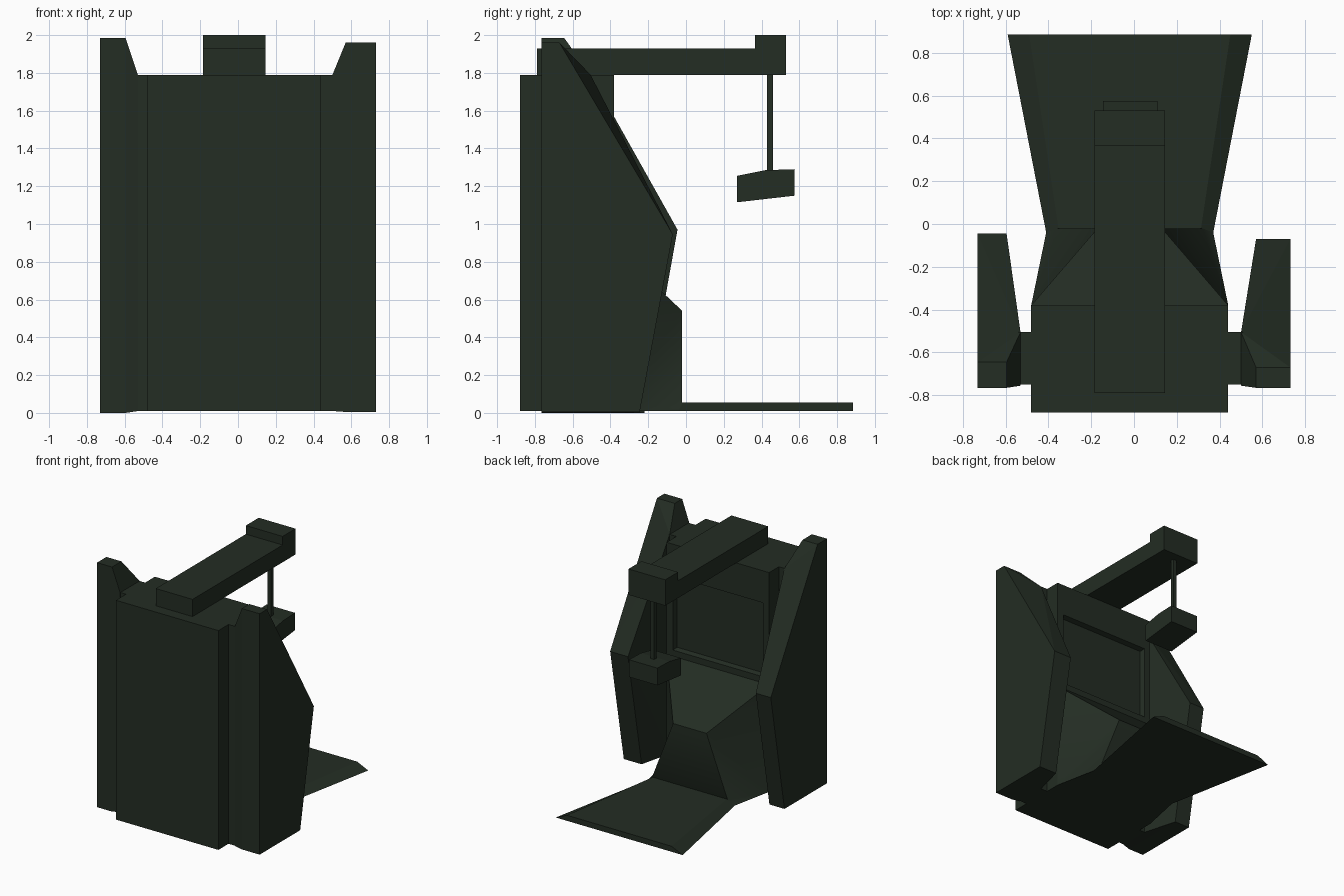
import bpy
import bmesh
from math import radians

cube = bpy.data.objects.get("Cube")
if cube:
    bpy.data.objects.remove(cube, do_unlink=True)

green = bpy.data.materials.new("dark_green")
green.use_nodes = True
colour = (0.017, 0.026, 0.017, 1)
green.diffuse_color = colour
green.node_tree.nodes["Principled BSDF"].inputs["Base Color"].default_value = colour


def finish(name, bm):
    bmesh.ops.recalc_face_normals(bm, faces=bm.faces[:])
    mesh = bpy.data.meshes.new(name)
    bm.to_mesh(mesh)
    bm.free()
    mesh.materials.append(green)
    obj = bpy.data.objects.new(name, mesh)
    bpy.context.collection.objects.link(obj)
    return obj


def box_mesh(x, y, z):
    bm = bmesh.new()
    bmesh.ops.create_cube(bm, size=1)
    for v in bm.verts:
        v.co = [r[0] if c < 0 else r[1] for c, r in zip(v.co, (x, y, z))]
    return bm


def box(name, x, y, z):
    return finish(name, box_mesh(x, y, z))


def loft(name, sections):
    """Join matching loops of points into a closed solid."""
    bm = bmesh.new()
    loops = [[bm.verts.new(p) for p in s] for s in sections]
    for a, b in zip(loops, loops[1:]):
        for i in range(len(a)):
            j = (i + 1) % len(a)
            bm.faces.new((a[i], a[j], b[j], b[i]))
    bm.faces.new(loops[0])
    bm.faces.new(loops[-1])
    return finish(name, bm)


MID = -0.02  # the cabinet sits slightly off centre

# Cabinet with a recessed screen in its rear face
bm = box_mesh((-0.48, 0.44), (-0.88, -0.38), (0.01, 1.79))
bm.normal_update()
rear = [f for f in bm.faces if f.normal.y > 0.9]
bmesh.ops.inset_region(bm, faces=rear, thickness=0.08)
for v in rear[0].verts:
    v.co.z = 1.53 if v.co.z > 1 else 0.93
bmesh.ops.inset_region(bm, faces=rear, thickness=0.015, depth=-0.04)
finish("cabinet", bm)

# Panel brackets
box("panel_bracket", (-0.54, 0.51), (-0.75, -0.505), (0.01, 1.79))

# Side panels: flat outer slab with a raised inner pad
profile = [(-0.77, 0), (-0.77, 1.985), (-0.645, 1.985), (-0.045, 0.97), (-0.11, 0.6), (-0.22, 0)]
pad = [(-0.755, 0.01), (-0.755, 1.79), (-0.505, 1.79), (-0.505, 0.01)]
for name, xs, dy, dz in (("right_panel", (-0.73, -0.595, -0.53), 0, 0),
                         ("left_panel", (0.73, 0.57, 0.5), -0.025, -0.025)):
    bm = bmesh.new()
    for x in xs[:2]:
        for y, z in profile:
            bm.verts.new((x, max(y + dy, -0.765), max(z + dz, 0.005)if dz else z))
    for y, z in pad:
        bm.verts.new((xs[2], y, z))
    bmesh.ops.convex_hull(bm, input=bm.verts[:])
    bmesh.ops.dissolve_limit(bm, angle_limit=radians(1), verts=bm.verts[:], edges=bm.edges[:])
    finish(name, bm)

# Pedestal: sloping desk narrowing to a flared front foot
bm = bmesh.new()
sides = []
for s in (-1, 1):
    points = [(0.46, -0.38, 0.88), (0.15, -0.02, 0.54), (0.34, -0.02, 0.05),
              (0.39, -0.04, 0.01), (0.46, -0.38, 0.01)]
    sides.append([bm.verts.new((MID + s * x, y, z)) for x, y, z in points])
for a, b, c, d, e in sides:
    for tri in ((a, b, e), (b, c, e), (c, d, e)):
        bm.faces.new(tri)
left, right = sides
for i in range(5):
    j = (i + 1) % 5
    bm.faces.new((left[i], left[j], right[j], right[i]))
pedestal = finish("pedestal", bm)
bpy.context.view_layer.objects.active = pedestal
pedestal.select_set(True)
bpy.ops.object.shade_smooth_by_angle(angle=radians(40))

# Floor plate, widening away from the cabinet, with chamfered sides
loft("floor_plate", [[(MID + x, y, z) for x, z in
                      ((-low, 0.01), (low, 0.01), (top, 0.055), (-top, 0.055))]
                     for y, low, top in ((-0.04, 0.39, 0.33), (0.885, 0.57, 0.47))])

# Overhead arm, end block and hanging rod
box("overhead_arm", (-0.185, 0.145), (-0.79, 0.37), (1.79, 1.93))
box("arm_end", (-0.185, 0.145), (0.365, 0.53), (1.79, 2.0))
box("hanging_rod", (-0.035, -0.005), (0.43, 0.46), (1.25, 1.8))

# Hanging head with a tilted base
head = [(0.27, 1.115), (0.27, 1.255), (0.42, 1.285), (0.575, 1.29), (0.575, 1.15)]
loft("hanging_head", [[(x, y, z) for y, z in head] for x in (-0.145, 0.11)])
